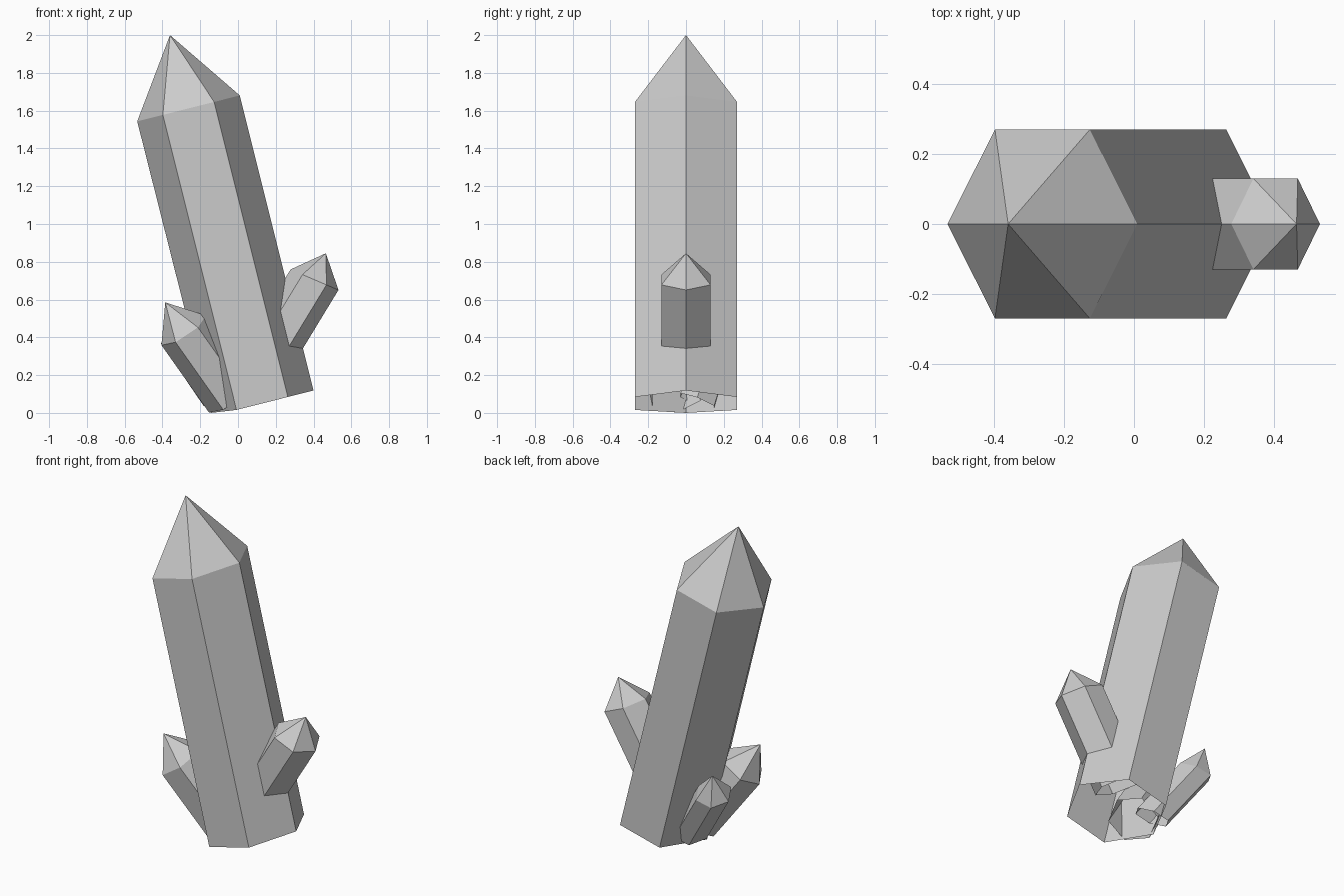
import bpy, bmesh, math
from mathutils import Vector

if "Cube" in bpy.data.objects:
    bpy.data.objects.remove(bpy.data.objects["Cube"])

grey = bpy.data.materials.new("crystal grey")
grey.diffuse_color = (0.6, 0.6, 0.6, 1)
grey.use_nodes = True
grey.node_tree.nodes["Principled BSDF"].inputs["Base Color"].default_value = grey.diffuse_color


def crystal(name, base, shoulder, apex, rx, ry):
    """Six-sided open-bottomed prism from base to shoulder, closed by a point."""
    base, shoulder, apex = Vector(base), Vector(shoulder), Vector(apex)
    n = (apex - shoulder).normalized()
    u = Vector((0, 1, 0)).cross(n).normalized()
    v = n.cross(u)
    offsets = [u * rx * math.cos(i * math.pi / 3) + v * ry * math.sin(i * math.pi / 3)
               for i in range(6)]
    bm = bmesh.new()
    low, high = [], []
    for o in offsets:
        p = base + o
        p.z = max(p.z, 0)          # keep the foot on the ground
        low.append(bm.verts.new(p))
        high.append(bm.verts.new(shoulder + o))
    tip = bm.verts.new(apex)
    for i in range(6):
        j = (i + 1) % 6
        bm.faces.new((low[i], low[j], high[j], high[i]))
        bm.faces.new((high[i], high[j], tip))
    mesh = bpy.data.meshes.new(name)
    bm.to_mesh(mesh)
    bm.free()
    mesh.materials.append(grey)
    bpy.context.collection.objects.link(bpy.data.objects.new(name, mesh))


# Tall leaning crystal
crystal("main_crystal", (0.128, 0, 0.05), (-0.262, 0, 1.612), (-0.36, 0, 2.0), 0.28, 0.312)
# Small crystal growing out of the right side
crystal("right_crystal", (0.11, 0, 0.22), (0.405, 0, 0.705), (0.465, 0, 0.845), 0.138, 0.15)
# Two small crystals at the left foot, front and back
crystal("front_left_crystal", (-0.035, -0.05, 0.08), (-0.287, -0.14, 0.437),
        (-0.385, -0.18, 0.585), 0.142, 0.15)
crystal("back_left_crystal", (-0.08, 0.06, 0.06), (-0.305, 0.165, 0.39),
        (-0.335, 0.22, 0.53), 0.105, 0.11)
